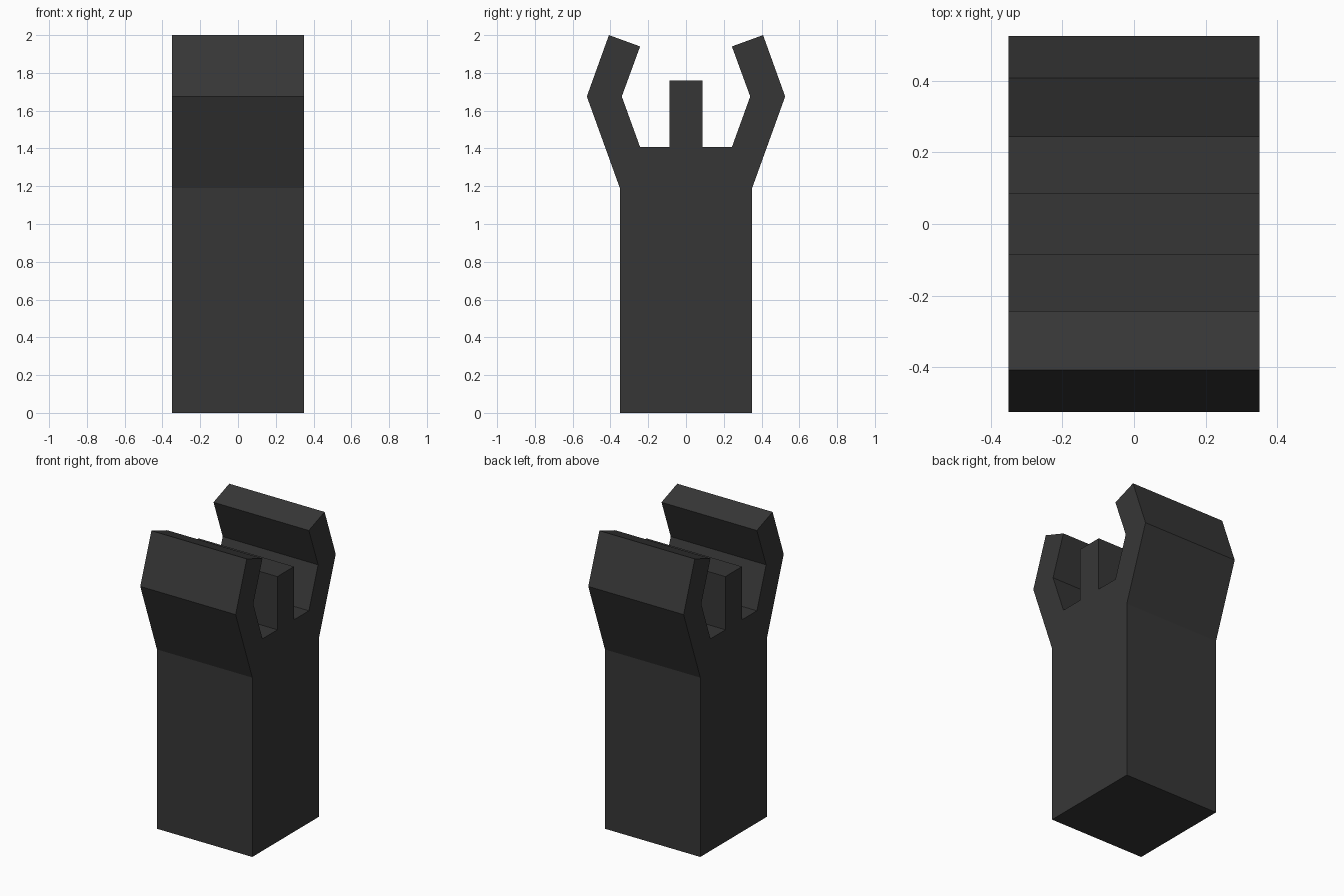
import bpy
import bmesh

if "Cube" in bpy.data.objects:
    bpy.data.objects.remove(bpy.data.objects["Cube"])

# Single dark grey plastic
grey = bpy.data.materials.new("dark_grey")
grey.diffuse_color = (0.037, 0.037, 0.037, 1.0)
grey.use_nodes = True
grey.node_tree.nodes["Principled BSDF"].inputs["Base Color"].default_value = grey.diffuse_color

HALF_WIDTH = 0.35

# Half of the side outline (y, z): body, angled clip jaw, central tongue
half = [(0.35, 0.0), (0.35, 1.19), (0.525, 1.675), (0.408, 2.0),
        (0.243, 1.94), (0.34, 1.675), (0.243, 1.407), (0.087, 1.407),
        (0.087, 1.76)]
outline = half + [(-y, z) for y, z in reversed(half)]

# Extrude the mirrored outline across the width
bm = bmesh.new()
face = bm.faces.new([bm.verts.new((-HALF_WIDTH, y, z)) for y, z in outline])
ext = bmesh.ops.extrude_face_region(bm, geom=[face])
moved = [g for g in ext["geom"] if isinstance(g, bmesh.types.BMVert)]
bmesh.ops.translate(bm, verts=moved, vec=(2 * HALF_WIDTH, 0, 0))
# Make sure both end caps exist and normals face outwards
bmesh.ops.holes_fill(bm, edges=[e for e in bm.edges if e.is_boundary], sides=0)
bmesh.ops.recalc_face_normals(bm, faces=bm.faces[:])

mesh = bpy.data.meshes.new("clip_connector")
bm.to_mesh(mesh)
bm.free()
mesh.materials.append(grey)
obj = bpy.data.objects.new("clip_connector", mesh)
bpy.context.collection.objects.link(obj)
